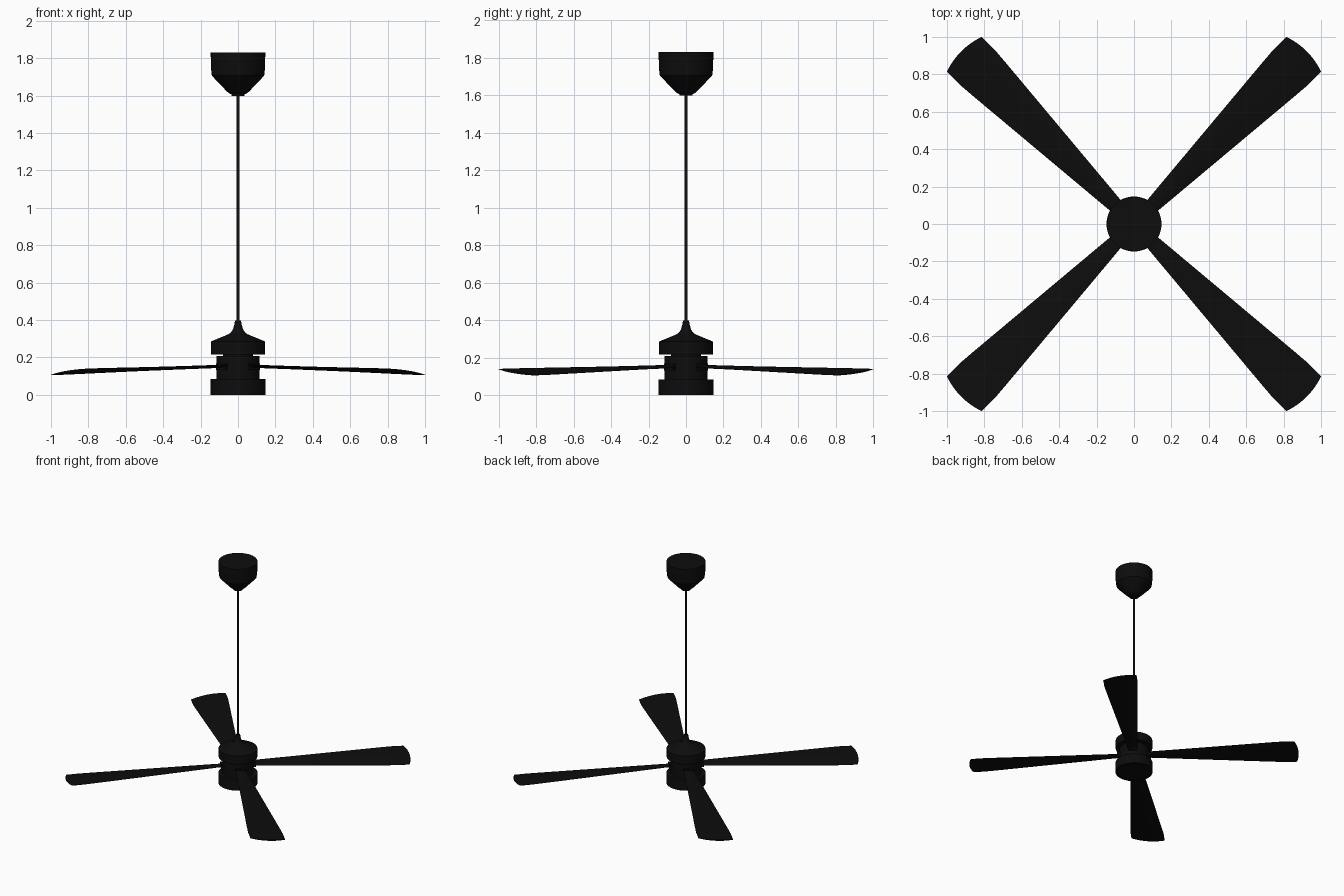
import bpy, bmesh, math

if "Cube" in bpy.data.objects:
    bpy.data.objects.remove(bpy.data.objects["Cube"])

black = bpy.data.materials.new("matte black")
black.diffuse_color = (0.004, 0.004, 0.004, 1)
black.use_nodes = True
black.node_tree.nodes["Principled BSDF"].inputs["Base Color"].default_value = black.diffuse_color


def finish(bm, name, angle=30):
    bmesh.ops.recalc_face_normals(bm, faces=bm.faces)
    me = bpy.data.meshes.new(name)
    bm.to_mesh(me)
    bm.free()
    me.materials.append(black)
    ob = bpy.data.objects.new(name, me)
    bpy.context.collection.objects.link(ob)
    bpy.ops.object.select_all(action='DESELECT')
    ob.select_set(True)
    bpy.context.view_layer.objects.active = ob
    bpy.ops.object.shade_smooth_by_angle(angle=math.radians(angle))
    return ob


def lathe(name, profile, n=48):
    """Turn a (radius, z) profile around the z axis; ends on the axis."""
    bm = bmesh.new()
    vs = [bm.verts.new((r, 0, z)) for r, z in profile]
    es = [bm.edges.new(p) for p in zip(vs, vs[1:])]
    bmesh.ops.spin(bm, geom=vs + es, cent=(0, 0, 0), axis=(0, 0, 1),
                   angle=2 * math.pi, steps=n, use_merge=True)
    bmesh.ops.remove_doubles(bm, verts=bm.verts, dist=1e-5)
    return finish(bm, name)


# ceiling canopy, down rod and motor parts
lathe("ceiling_canopy", [(0, 1.83), (0.146, 1.83), (0.145, 1.75), (0.14, 1.706),
                         (0.06, 1.622), (0.045, 1.61), (0.036, 1.607), (0.036, 1.598), (0, 1.598)])
lathe("down_rod", [(0, 0.35), (0.009, 0.35), (0.009, 1.61), (0, 1.61)], 20)
lathe("motor_top", [(0, 0.398), (0.016, 0.398), (0.019, 0.378), (0.027, 0.35), (0.038, 0.333),
                    (0.05, 0.324), (0.145, 0.285), (0.145, 0.215), (0, 0.215)])
lathe("motor_neck", [(0, 0.218), (0.08, 0.218), (0.08, 0.2), (0, 0.2)])
lathe("blade_hub", [(0, 0.208), (0.115, 0.208), (0.115, 0.075), (0, 0.075)])
lathe("lower_housing", [(0, 0.083), (0.146, 0.083), (0.147, 0.0), (0.132, 0.0),
                        (0.13, 0.006), (0, 0.006)])


def blade_point(s, t, side):
    """s runs root to tip, t across (-1..1), side is +1 top / -1 bottom."""
    u_end = 1.283 + 0.023 * (1 - t * t)
    u = 0.09 + (u_end - 0.09) * s
    half = min(0.036 + 0.0885 * (u - 0.09), 0.132)
    v = half * t
    z = 0.153 - 0.031 * s + 0.125 * v
    z += side * (0.001 + (0.007 - 0.003 * s) * (1 - t * t))
    c = math.sqrt(0.5)
    return (u - v) * c, (u + v) * c, z


def blade(name, sx, sy, ns=12, nt=10):
    bm = bmesh.new()
    grid = {}
    for k in (1, -1):
        for i in range(ns + 1):
            for j in range(nt + 1):
                x, y, z = blade_point(i / ns, 2 * j / nt - 1, k)
                grid[k, i, j] = bm.verts.new((x * sx, y * sy, z))
        for i in range(ns):
            for j in range(nt):
                bm.faces.new([grid[k, i, j], grid[k, i + 1, j],
                              grid[k, i + 1, j + 1], grid[k, i, j + 1]])
    # close the rim between both skins
    loop = ([(i, 0) for i in range(ns)] + [(ns, j) for j in range(nt)] +
            [(i, nt) for i in range(ns, 0, -1)] + [(0, j) for j in range(nt, 0, -1)])
    for a, b in zip(loop, loop[1:] + loop[:1]):
        bm.faces.new([grid[(1,) + a], grid[(1,) + b], grid[(-1,) + b], grid[(-1,) + a]])
    return finish(bm, name)


# four blades, mirrored across x and y
for sx, xn in ((1, "right"), (-1, "left")):
    for sy, yn in ((1, "back"), (-1, "front")):
        blade(f"blade_{yn}_{xn}", sx, sy)
        # short clamp at the blade root
        bm = bmesh.new()
        bmesh.ops.create_cube(bm, size=1)
        a = math.atan2(sy, sx)
        for v in bm.verts:
            x, y, z = 0.112 + v.co.x * 0.04, v.co.y * 0.065, 0.15 + v.co.z * 0.036
            v.co = (x * math.cos(a) - y * math.sin(a), x * math.sin(a) + y * math.cos(a), z)
        finish(bm, f"blade_clamp_{yn}_{xn}")
